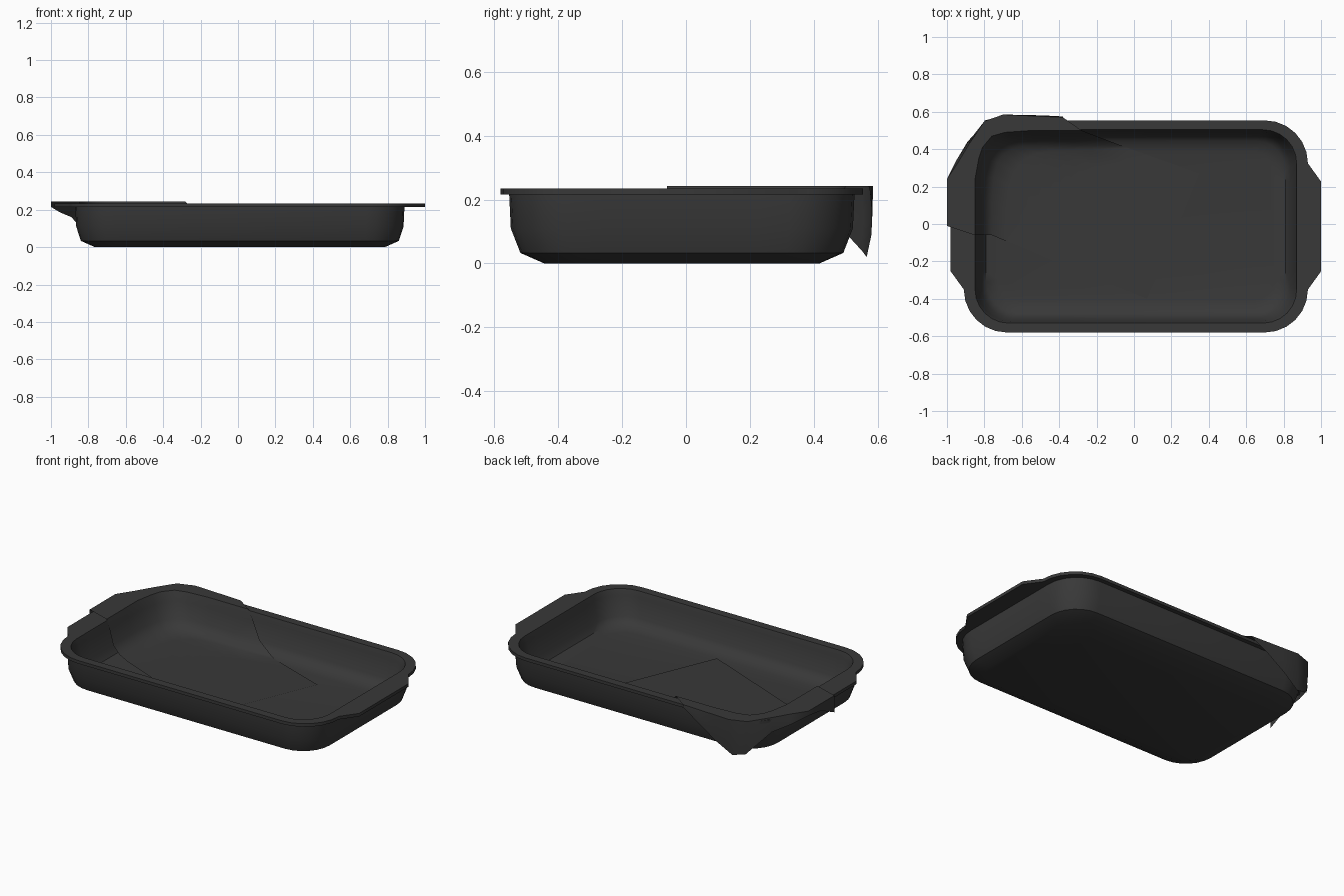
import bpy, bmesh, math
from mathutils import Vector

if "Cube" in bpy.data.objects:
    bpy.data.objects.remove(bpy.data.objects["Cube"])

mat = bpy.data.materials.new("dark_grey")
mat.diffuse_color = (0.04, 0.04, 0.04, 1)
mat.use_nodes = True
mat.node_tree.nodes["Principled BSDF"].inputs["Base Color"].default_value = mat.diffuse_color
CX, CY = 0.01, -0.013


def finish(name, bm):
    bmesh.ops.recalc_face_normals(bm, faces=bm.faces)
    me = bpy.data.meshes.new(name)
    bm.to_mesh(me)
    bm.free()
    ob = bpy.data.objects.new(name, me)
    bpy.context.collection.objects.link(ob)
    me.materials.append(mat)
    bpy.ops.object.select_all(action='DESELECT')
    ob.select_set(True)
    bpy.context.view_layer.objects.active = ob
    bpy.ops.object.shade_smooth_by_angle(angle=math.radians(40))
    return ob


def outline(hx, hy, r, handle=None):
    """Rounded rectangle; the short sides carry two handle points each."""
    pts = []
    hpx = handle or hx
    for k, (sx, sy) in enumerate([(1, 1), (-1, 1), (-1, -1), (1, -1)]):
        if sx * sy > 0:
            pts.append((sx * hpx, sy * 0.24))
        for j in range(7):
            a = math.radians(90 * k + 15 * j)
            pts.append((sx * (hx - r) + r * math.cos(a),
                        sy * (hy - r) + r * math.sin(a)))
        if sx * sy < 0:
            pts.append((sx * hpx, sy * 0.24))
    return pts


# Tray: stacked outlines from the base, out around the rim, down to the floor
rings = [
    (0.775, 0.43, 0.13, 0.0), (0.85, 0.505, 0.18, 0.033),
    (0.875, 0.535, 0.2, 0.11), (0.88, 0.54, 0.2, 0.215),
    (0.92, 0.567, 0.23, 0.215, 0.99), (0.92, 0.567, 0.23, 0.234, 0.99),
    (0.86, 0.517, 0.18, 0.234), (0.85, 0.507, 0.18, 0.2),
    (0.825, 0.49, 0.17, 0.08), (0.80, 0.458, 0.16, 0.045),
    (0.74, 0.40, 0.12, 0.03),
]
bm = bmesh.new()
loops = []
for hx, hy, r, z, *h in rings:
    loops.append([bm.verts.new((x + CX, y + CY, z))
                  for x, y in outline(hx, hy, r, *h)])
for a, b in zip(loops, loops[1:]):
    n = len(a)
    for i in range(n):
        bm.faces.new((a[i], a[(i + 1) % n], b[(i + 1) % n], b[i]))
bm.faces.new(loops[0])
bm.faces.new(loops[-1])
finish("baking_tray", bm)

# Cloth: stations of (foot of wall, inner rim, outer rim, hanging tip)
stations = [
    ((-.76, -.06), (-.85, -.06), (-1.0, -.01), (-1.0, -.01, .14)),
    ((-.76, .12), (-.85, .12), (-1.0, .12), (-1.0, .12, .20)),
    ((-.75, .25), (-.85, .24), (-1.0, .24), (-1.0, .24, .215)),
    ((-.73, .33), (-.83, .35), (-.94, .33), (-.95, .34, .185)),
    ((-.70, .37), (-.81, .41), (-.88, .43), (-.89, .44, .16)),
    ((-.65, .40), (-.76, .47), (-.80, .55), (-.79, .55, .04)),
    ((-.60, .415), (-.69, .49), (-.70, .585), (-.71, .565, .02)),
    ((-.50, .42), (-.55, .50), (-.60, .58), (-.60, .58, .09)),
    ((-.30, .42), (-.41, .50), (-.48, .575), (-.48, .58, .17)),
    ((-.07, .42), (-.28, .50), (-.38, .57), (-.38, .575, .23)),
]
far_a, far_b = Vector((.07, -.40, .036)), Vector((.35, .27, .036))
bm = bmesh.new()
rows = []
for i, (foot, inner, outer, tip) in enumerate(stations):
    far = far_a.lerp(far_b, i / (len(stations) - 1))
    foot = Vector((*foot, .048))
    inner, outer, tip = Vector((*inner, .243)), Vector((*outer, .243)), Vector(tip)
    near = far.lerp(foot, .9)
    near.z = .037
    path = [far, far.lerp(near, .33), far.lerp(near, .67), near, foot]
    for t, z in ((.5, .095), (.78, .19)):
        p = foot.lerp(inner, t)
        p.z = z
        path.append(p)
    path += [inner, outer, outer.lerp(tip, .5), tip]
    out = Vector((outer.x - inner.x, outer.y - inner.y, 0)).normalized()
    if 4 <= i <= 8:
        path[-2] += out * 0.004
    rows.append([bm.verts.new(p) for p in path])
for a, b in zip(rows, rows[1:]):
    for j in range(len(a) - 1):
        bm.faces.new((a[j], a[j + 1], b[j + 1], b[j]))
finish("draped_cloth", bm)
